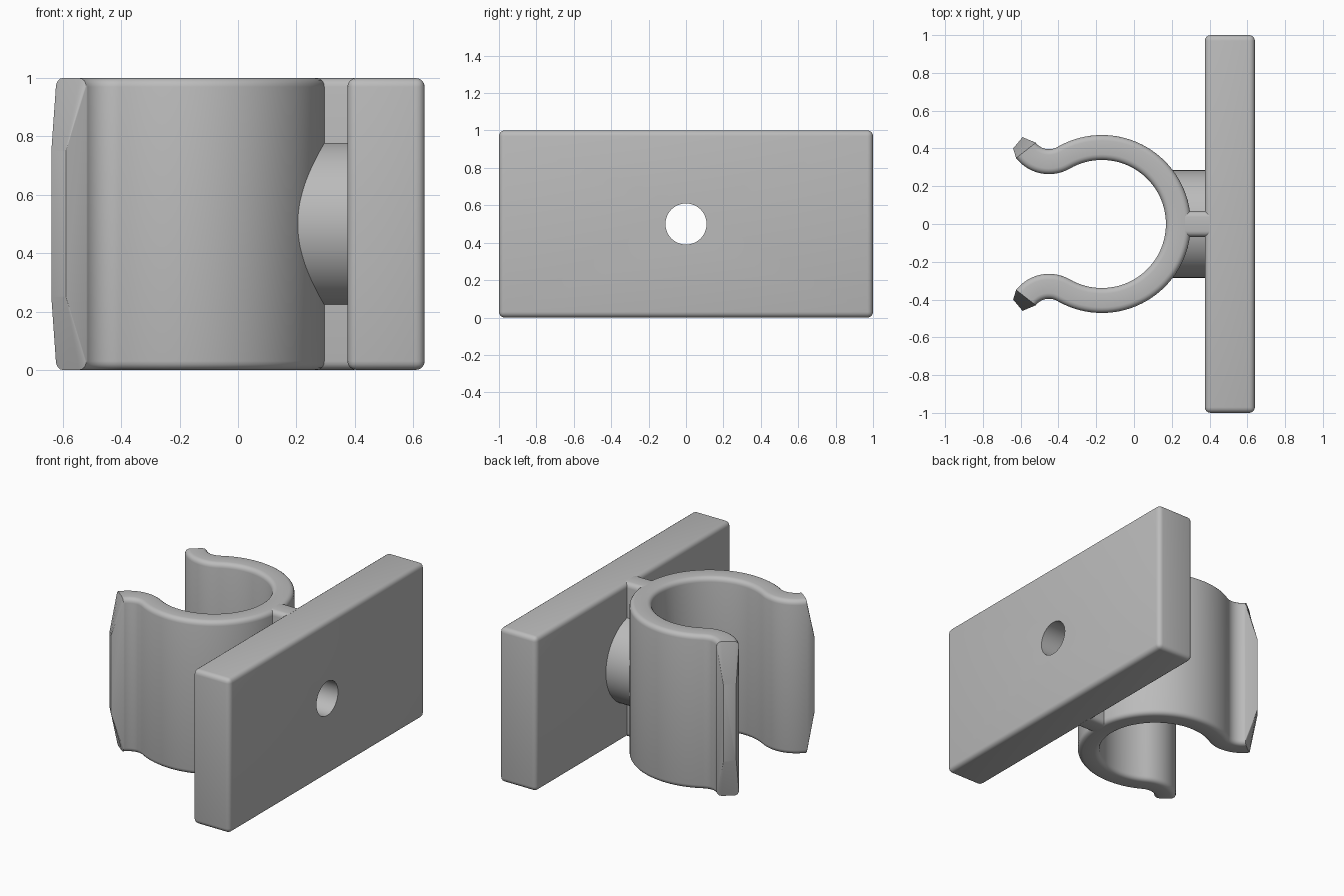
import bpy, bmesh
from math import sin, cos, pi, radians, hypot
from mathutils import Vector, Matrix

cube = bpy.data.objects.get("Cube")
if cube:
    bpy.data.objects.remove(cube, do_unlink=True)

grey = bpy.data.materials.new("plain grey")
grey.use_nodes = True
colour = (0.5, 0.5, 0.5, 1)
grey.diffuse_color = colour
grey.node_tree.nodes["Principled BSDF"].inputs["Base Color"].default_value = colour

MID = 0.5        # mid height of the whole clip
ROUND = 0.03     # edge rounding


def finish(bm, name):
    bmesh.ops.recalc_face_normals(bm, faces=bm.faces)
    mesh = bpy.data.meshes.new(name)
    bm.to_mesh(mesh)
    bm.free()
    mesh.materials.append(grey)
    obj = bpy.data.objects.new(name, mesh)
    bpy.context.collection.objects.link(obj)
    return obj


def box(name, x0, x1, half_y, keep=lambda e: True):
    bm = bmesh.new()
    bmesh.ops.create_cube(bm, size=1)
    bmesh.ops.scale(bm, vec=(x1 - x0, 2 * half_y, 2 * MID), verts=bm.verts)
    bmesh.ops.translate(bm, vec=((x0 + x1) / 2, 0, MID), verts=bm.verts)
    edges = [e for e in bm.edges if keep(e)]
    bmesh.ops.bevel(bm, geom=edges, offset=ROUND, segments=4, profile=0.5, affect='EDGES')
    return finish(bm, name)


def rod(name, x0, x1, radius):
    bm = bmesh.new()
    turn = Matrix.Translation(((x0 + x1) / 2, 0, MID)) @ Matrix.Rotation(pi / 2, 4, 'Y')
    bmesh.ops.create_cone(bm, cap_ends=True, segments=64, radius1=radius,
                          radius2=radius, depth=x1 - x0, matrix=turn)
    return finish(bm, name)


def section(half_w, half_h, r, steps=4):
    """Rounded rectangle as (across, up) pairs."""
    pts = []
    for i, (sx, sz) in enumerate([(1, 1), (-1, 1), (-1, -1), (1, -1)]):
        for k in range(steps + 1):
            a = (i + k / steps) * pi / 2
            pts.append((sx * (half_w - r) + r * cos(a), sz * (half_h - r) + r * sin(a)))
    return pts


def spring_clip():
    ring_c, ring_r = Vector((-0.17, 0)), 0.405
    lip_c, lip_r = Vector((-0.45, 0.485)), 0.155
    full = section(0.066, MID, ROUND)
    nose = section(0.039, 0.25, 0.004)
    # Half path: ring arc, reversed lip arc, then the narrowed nose
    half = []
    for i in range(33):
        a = radians(120 * i / 32)
        d = Vector((cos(a), sin(a)))
        half.append((ring_c + d * ring_r, d, full))
    for i in range(1, 17):
        a = radians(-60 - 82 * i / 16)
        d = Vector((cos(a), sin(a)))
        half.append((lip_c + d * lip_r, -d, full))
    half.append((Vector((-0.615, 0.43)), Vector((0.64, 0.77)), nose))
    flip = lambda v: Vector((v.x, -v.y))
    path = [(flip(p), flip(d), s) for p, d, s in reversed(half[1:])] + half

    bm = bmesh.new()
    loops = [[bm.verts.new((p.x + d.x * u, p.y + d.y * u, MID + w)) for u, w in s]
             for p, d, s in path]
    n = len(full)
    for a, b in zip(loops, loops[1:]):
        for j in range(n):
            k = (j + 1) % n
            bm.faces.new((a[j], a[k], b[k], b[j]))
    bm.faces.new(loops[0])
    bm.faces.new(loops[-1])
    return finish(bm, "spring_clip")


def along_x(edge):
    a, b = (v.co for v in edge.verts)
    return hypot(a.y - b.y, a.z - b.z) < 1e-4


parts = [
    box("mounting_plate", 0.375, 0.64, 1.0),
    box("web", 0.27, 0.40, 0.068, along_x),
    rod("boss", 0.19, 0.40, 0.285),
    spring_clip(),
]

# Screw hole through every part
cutter = rod("hole_cutter", 0.05, 0.8, 0.11)
cutter.hide_render = True
for obj in parts:
    mod = obj.modifiers.new("screw_hole", 'BOOLEAN')
    mod.operation = 'DIFFERENCE'
    mod.solver = 'EXACT'
    mod.object = cutter
    bpy.ops.object.select_all(action='DESELECT')
    obj.select_set(True)
    bpy.context.view_layer.objects.active = obj
    bpy.ops.object.modifier_apply(modifier=mod.name)
    bpy.ops.object.shade_smooth_by_angle(angle=radians(30))
bpy.data.objects.remove(cutter, do_unlink=True)
